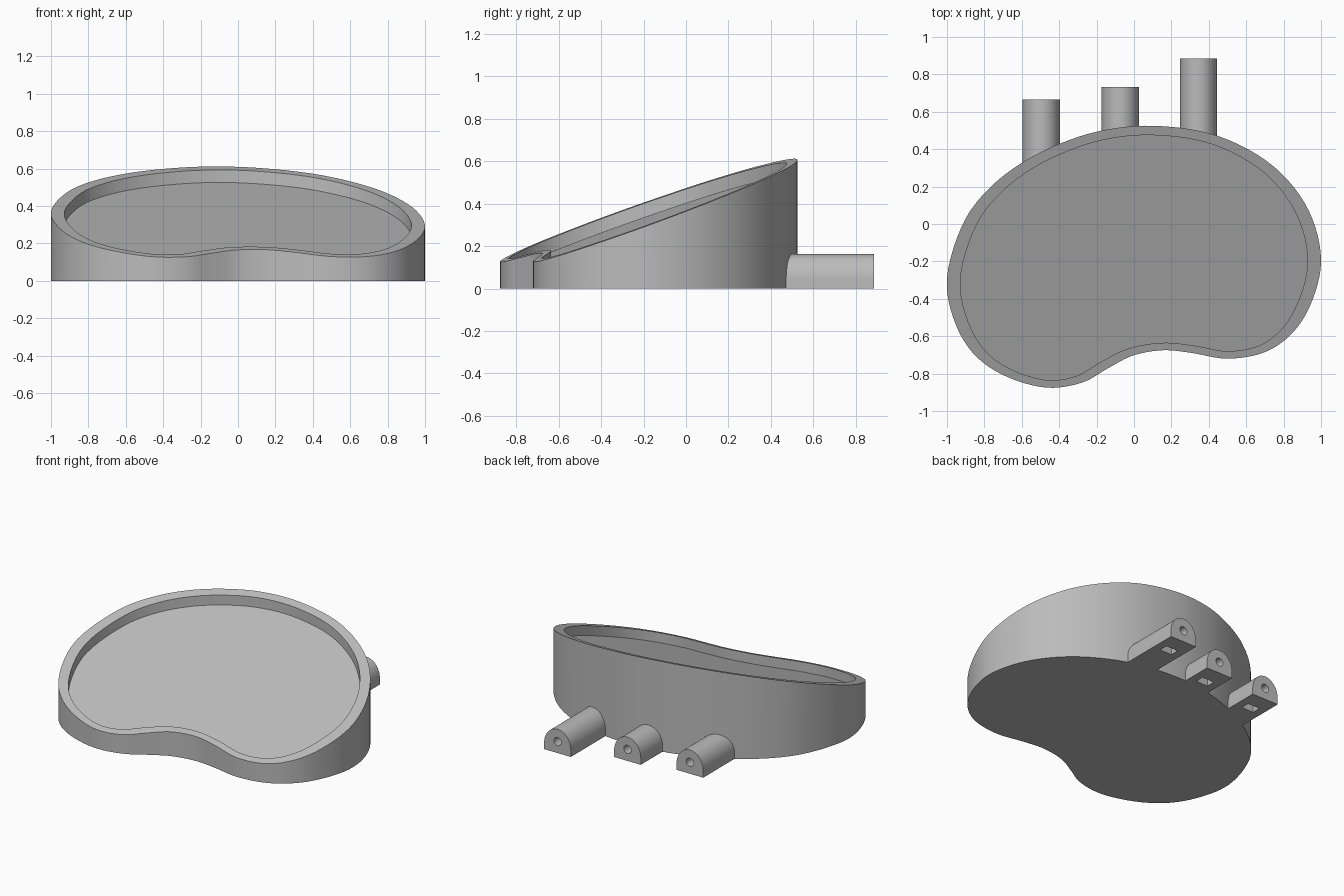
import bpy, bmesh, math
from mathutils import Vector

cube = bpy.data.objects.get("Cube")
if cube:
    bpy.data.objects.remove(cube, do_unlink=True)

grey = bpy.data.materials.new("plain grey")
grey.use_nodes = True
grey.diffuse_color = (0.5, 0.5, 0.5, 1)
grey.node_tree.nodes["Principled BSDF"].inputs["Base Color"].default_value = (0.5, 0.5, 0.5, 1)


def make_object(name, bm):
    bmesh.ops.recalc_face_normals(bm, faces=bm.faces)
    mesh = bpy.data.meshes.new(name)
    bm.to_mesh(mesh)
    bm.free()
    mesh.materials.append(grey)
    obj = bpy.data.objects.new(name, mesh)
    bpy.context.collection.objects.link(obj)
    return obj


def select_only(obj):
    bpy.ops.object.select_all(action="DESELECT")
    obj.select_set(True)
    bpy.context.view_layer.objects.active = obj


def smooth(obj):
    select_only(obj)
    bpy.ops.object.shade_smooth_by_angle(angle=math.radians(30))


def closed_spline(points, steps):
    """Smooth closed curve through the points."""
    pts = [Vector(p) for p in points]
    n, out = len(pts), []
    for i in range(n):
        a, b, c, d = (pts[(i + k) % n] for k in (-1, 0, 1, 2))
        # Centripetal tangents keep uneven spacing smooth
        t0, t1, t2 = ((q - p).length ** 0.5 for p, q in ((a, b), (b, c), (c, d)))
        m1 = (c - b) + t1 * ((b - a) / t0 - (c - a) / (t0 + t1))
        m2 = (c - b) + t1 * ((d - c) / t2 - (d - b) / (t1 + t2))
        for s in range(steps):
            t = s / steps
            out.append(b + m1 * t + (3 * (c - b) - 2 * m1 - m2) * t ** 2
                       + (2 * (b - c) + m1 + m2) * t ** 3)
    return out


def top_height(p):
    return 0.42 + 0.3625 * p.y - 0.058 * p.x


# Kidney-shaped tray: counter-clockwise outline, slanted rim, sunken floor
OUTLINE = [(1, -.2), (.935, .07), (.75, .305), (.445, .472), (.1, .525), (-.17, .5),
           (-.395, .43), (-.595, .33), (-.77, .195), (-.905, .02), (-1, -.29),
           (-.967, -.5), (-.87, -.68), (-.715, -.8), (-.465, -.875), (-.27, -.845),
           (-.145, -.775), (-.01, -.705), (.155, -.675), (.3, -.688), (.5, -.72),
           (.7, -.685), (.84, -.59), (.94, -.44)]
outer = closed_spline(OUTLINE, 6)
count = len(outer)
inner = []
for i, p in enumerate(outer):
    tangent = (outer[(i + 1) % count] - outer[i - 1]).normalized()
    normal = Vector((tangent.y, -tangent.x))
    rim_y = 0.05 if normal.y > 0 else 0.04
    inner.append(p - Vector((normal.x * 0.072, normal.y * rim_y)))

bm = bmesh.new()
rings = [[bm.verts.new((p.x, p.y, height(p))) for p in loop] for loop, height in (
    (outer, lambda p: 0), (outer, top_height), (inner, top_height),
    (inner, lambda p: top_height(p) - 0.067))]
for low, high in zip(rings, rings[1:]):
    for i in range(count):
        j = (i + 1) % count
        bm.faces.new((low[i], low[j], high[j], high[i]))
bm.faces.new(rings[0])
bm.faces.new(rings[-1])
smooth(make_object("tray", bm))


def extrude_profile(name, profile, y0, y1):
    bm = bmesh.new()
    face = bm.faces.new([bm.verts.new((x, y0, z)) for x, z in profile])
    grown = bmesh.ops.extrude_face_region(bm, geom=[face], use_keep_orig=True)
    verts = [v for v in grown["geom"] if isinstance(v, bmesh.types.BMVert)]
    bmesh.ops.translate(bm, verts=verts, vec=(0, y1 - y0, 0))
    return make_object(name, bm)


def cut(target, cutter):
    mod = target.modifiers.new("cut", "BOOLEAN")
    mod.operation, mod.solver, mod.object = "DIFFERENCE", "EXACT", cutter
    select_only(target)
    bpy.ops.object.modifier_apply(modifier=mod.name)
    bpy.data.objects.remove(cutter, do_unlink=True)


# Arched rear lugs, each with a screw hole and a nut slot underneath
def lug(name, x, start, end):
    arch = [(x + 0.1, 0)]
    for k in range(25):
        a = math.pi * k / 24
        arch.append((x + 0.1 * math.cos(a), 0.045 + 0.117 * math.sin(a)))
    arch.append((x - 0.1, 0))
    body = extrude_profile(name, arch, start, end)
    slot = [(x - 0.045, -0.05), (x + 0.045, -0.05), (x + 0.045, 0.12), (x - 0.045, 0.12)]
    cut(body, extrude_profile("slot_cutter", slot, end - 0.17, end - 0.11))
    hole = [(x + 0.028 * math.cos(math.tau * k / 24), 0.078 + 0.028 * math.sin(math.tau * k / 24))
            for k in range(24)]
    cut(body, extrude_profile("hole_cutter", hole, end - 0.14, end + 0.05))
    smooth(body)


lug("right_lug", -0.495, 0.3, 0.665)
lug("middle_lug", -0.073, 0.46, 0.732)
lug("left_lug", 0.345, 0.44, 0.885)
